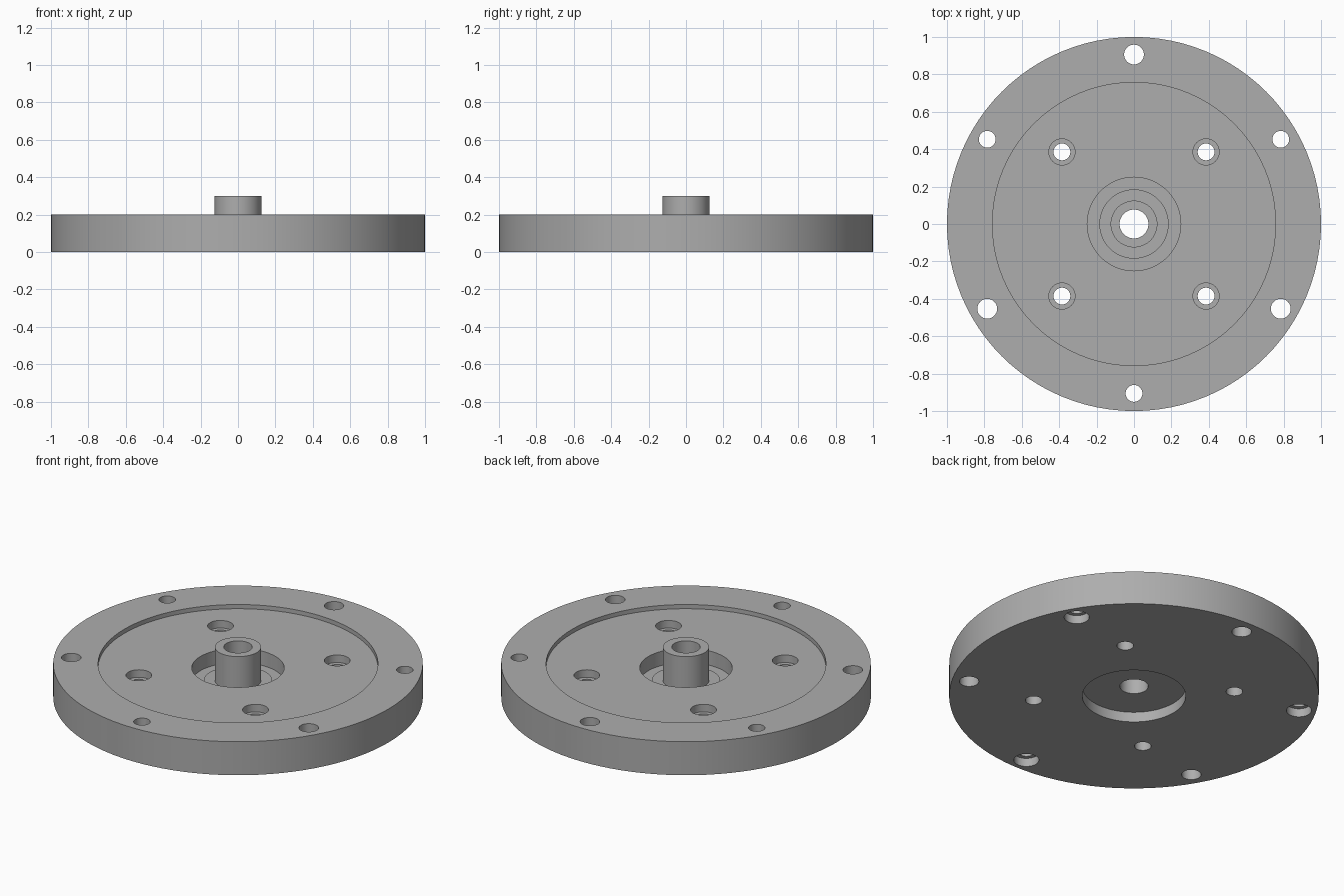
import bpy
import bmesh
from math import cos, sin, radians, tau
from mathutils import Matrix, Vector

cube = bpy.data.objects.get("Cube")
if cube:
    bpy.data.objects.remove(cube, do_unlink=True)

# Single bare metal colour
metal = bpy.data.materials.new("grey metal")
metal.use_nodes = True
GREY = (0.42, 0.42, 0.42, 1)
metal.diffuse_color = GREY
metal.node_tree.nodes["Principled BSDF"].inputs["Base Color"].default_value = GREY


def make_object(name, bm):
    bmesh.ops.recalc_face_normals(bm, faces=bm.faces)
    mesh = bpy.data.meshes.new(name)
    bm.to_mesh(mesh)
    bm.free()
    mesh.materials.append(metal)
    obj = bpy.data.objects.new(name, mesh)
    bpy.context.collection.objects.link(obj)
    return obj


def lathe(name, profile, steps=96):
    """Revolve a closed (radius, height) outline around z."""
    bm = bmesh.new()
    verts = [bm.verts.new((r, 0, z)) for r, z in profile]
    edges = [bm.edges.new((a, b)) for a, b in zip(verts, verts[1:] + verts[:1])]
    bmesh.ops.spin(bm, geom=verts + edges, axis=(0, 0, 1), cent=(0, 0, 0),
                   angle=tau, steps=steps, use_merge=True)
    bmesh.ops.remove_doubles(bm, verts=bm.verts, dist=1e-5)
    return make_object(name, bm)


def add_drill(bm, ring, angle, radius, low, high):
    """Add one upright drill cylinder on a bolt circle."""
    a = radians(angle)
    centre = Vector((ring * cos(a), ring * sin(a), (low + high) / 2))
    bmesh.ops.create_cone(bm, cap_ends=True, segments=32, radius1=radius,
                          radius2=radius, depth=high - low,
                          matrix=Matrix.Translation(centre))


# Flanged disc: bore, boss, bearing pocket, shallow dish, rim, underside recess
TOP, DISH, POCKET, SEAT, UNDER = 0.2, 0.175, 0.09, 0.1, 0.06
disc = lathe("flanged_disc", [
    (0.077, UNDER), (0.077, 0.3), (0.125, 0.3), (0.125, SEAT),
    (0.185, SEAT), (0.185, POCKET), (0.25, POCKET), (0.25, DISH),
    (0.757, DISH), (0.757, TOP), (1, TOP), (1, 0), (0.28, 0), (0.28, UNDER)])

# Through holes, then counterbores, in separate cutters
through, counterbores = bmesh.new(), bmesh.new()
for i in range(3):
    add_drill(through, 0.906, 90 + 120 * i, 0.053, -0.1, 0.4)
    add_drill(through, 0.906, 30 + 120 * i, 0.045, -0.1, 0.4)
    add_drill(counterbores, 0.906, 30 + 120 * i, 0.068, -0.1, 0.05)
for i in range(4):
    add_drill(through, 0.545, 45 + 90 * i, 0.045, -0.1, 0.4)
    add_drill(counterbores, 0.545, 45 + 90 * i, 0.07, 0.13, 0.4)

bpy.context.view_layer.objects.active = disc
for name, bm in (("through_drills", through), ("counterbore_drills", counterbores)):
    cutter = make_object(name, bm)
    cutter.hide_render = True
    mod = disc.modifiers.new(name, "BOOLEAN")
    mod.operation = "DIFFERENCE"
    mod.solver = "EXACT"
    mod.object = cutter
    bpy.ops.object.modifier_apply(modifier=mod.name)
    bpy.data.objects.remove(cutter, do_unlink=True)

# Smooth round walls with sharp machined edges
bpy.ops.object.select_all(action="DESELECT")
disc.select_set(True)
bpy.ops.object.shade_smooth_by_angle(angle=radians(30))
